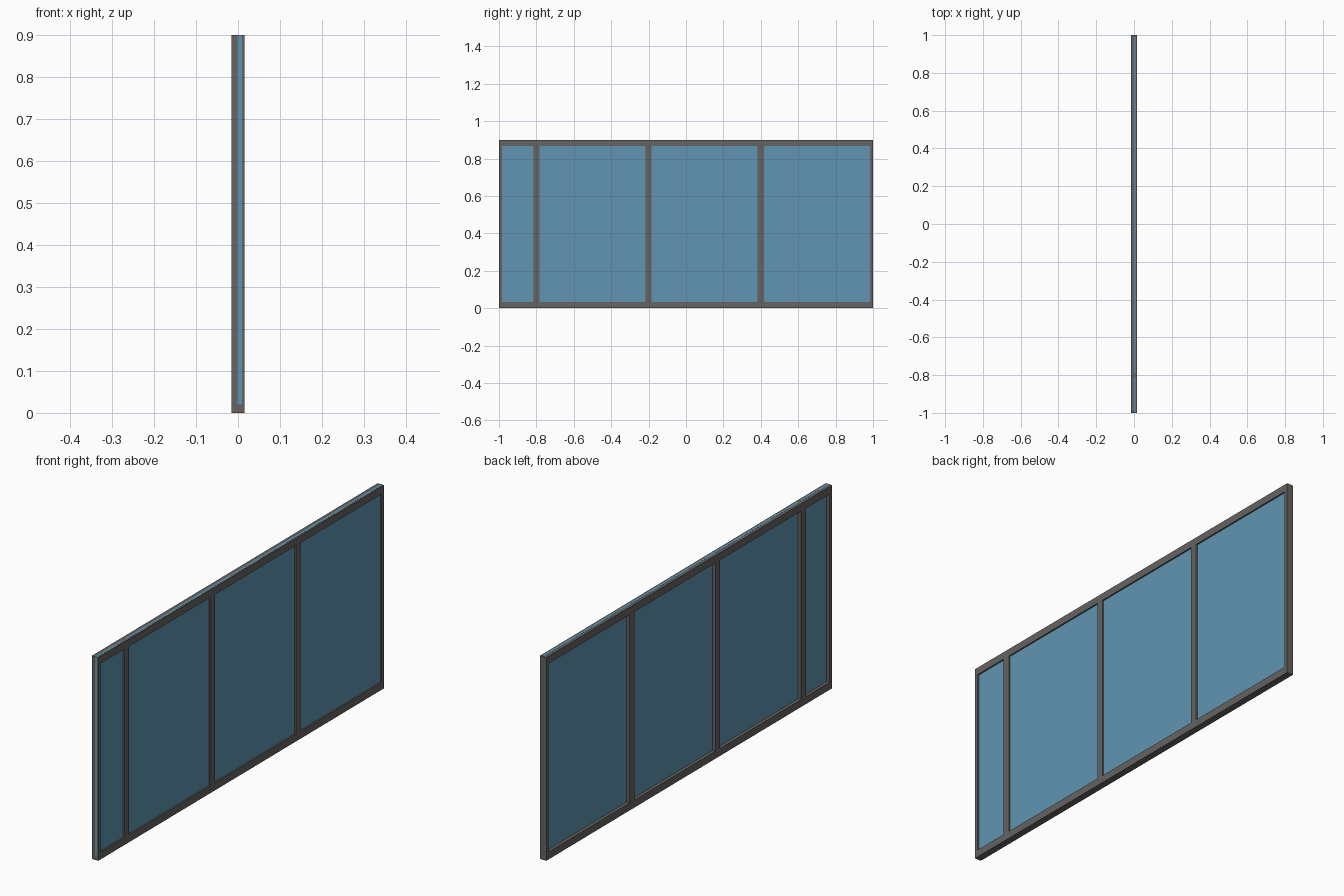
import bpy

if "Cube" in bpy.data.objects:
    bpy.data.objects.remove(bpy.data.objects["Cube"])

H = 0.9          # overall height
T = 0.0155       # half depth of the frame
W = 0.0165       # stile width at an end
RAIL = 0.033     # rail height


def material(name, color):
    m = bpy.data.materials.new(name)
    m.diffuse_color = color
    m.use_nodes = True
    m.node_tree.nodes["Principled BSDF"].inputs["Base Color"].default_value = m.diffuse_color
    return m


metal = material("frame_grey", (0.13, 0.125, 0.12, 1))
blue = material("glass_blue", (0.115, 0.30, 0.44, 1))


def box(name, lo, hi, mat):
    bpy.ops.mesh.primitive_cube_add(
        size=1, location=[(a + b) / 2 for a, b in zip(lo, hi)])
    ob = bpy.context.object
    ob.name = name
    ob.scale = [b - a for a, b in zip(lo, hi)]
    bpy.ops.object.transform_apply(location=False, rotation=False, scale=True)
    ob.data.materials.append(mat)
    return ob


def bay(name, y0, y1, mullions):
    # top and bottom rails
    box(name + "_bottom_rail", (-T, y0, 0), (T, y1, RAIL), metal)
    box(name + "_top_rail", (-T, y0, H - RAIL), (T, y1, H), metal)
    # end stiles
    box(name + "_left_stile", (-T, y0, RAIL), (T, y0 + W, H - RAIL), metal)
    box(name + "_right_stile", (-T, y1 - W, RAIL), (T, y1, H - RAIL), metal)
    # intermediate mullions
    for y in mullions:
        box(name + "_mullion", (-T, y - W, RAIL), (T, y + W, H - RAIL), metal)


bay("narrow_bay", -1, -0.8, [])
bay("wide_bay", -0.8, 1, [-0.2, 0.4])

# glass sheets, showing through the top edge and the left end
E = 0.0003
for name, y0, y1 in (("narrow_glass", -1 - E, -0.81), ("wide_glass", -0.79, 0.99)):
    box(name, (-0.001, y0, 0.02), (0.009, y1, H + E), blue)
